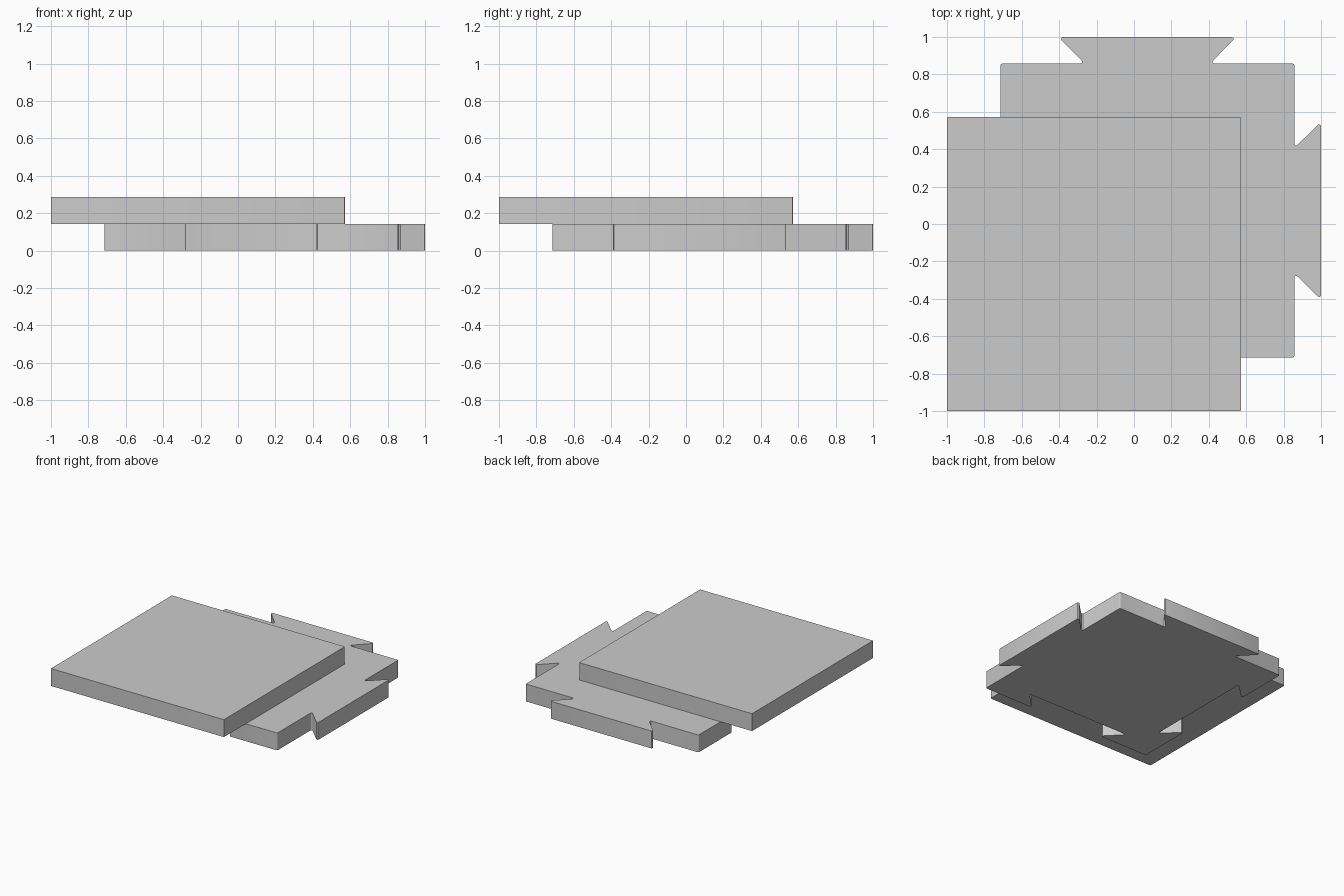
import bpy, bmesh, math
from mathutils import Vector

if "Cube" in bpy.data.objects:
    bpy.data.objects.remove(bpy.data.objects["Cube"])

U = 1 / 7            # module: plate thickness and dovetail depth
HALF = 5.5 * U       # half the plate side


def rounded(points, r, steps=4):
    """Round every corner of a 2D loop with radius r."""
    out = []
    n = len(points)
    for i, p in enumerate(points):
        a = (points[i - 1] - p).normalized()
        b = (points[(i + 1) % n] - p).normalized()
        half = a.angle(b) / 2
        t = r / math.tan(half)
        centre = p + (a + b).normalized() * (r / math.sin(half))
        va, vb = p + a * t - centre, p + b * t - centre
        for k in range(steps + 1):
            f = k / steps
            ang = va.angle(vb)
            v = (va * math.sin((1 - f) * ang) + vb * math.sin(f * ang)) / math.sin(ang)
            out.append(centre + v)
    return out


def slab(name, loop, z0, z1):
    """Extrude a 2D loop between two heights."""
    bm = bmesh.new()
    face = bm.faces.new([bm.verts.new((p.x, p.y, z0)) for p in loop])
    ext = bmesh.ops.extrude_face_region(bm, geom=[face], use_keep_orig=True)
    verts = [g for g in ext["geom"] if isinstance(g, bmesh.types.BMVert)]
    bmesh.ops.translate(bm, verts=verts, vec=(0, 0, z1 - z0))
    bmesh.ops.recalc_face_normals(bm, faces=bm.faces)
    mesh = bpy.data.meshes.new(name)
    bm.to_mesh(mesh)
    bm.free()
    obj = bpy.data.objects.new(name, mesh)
    bpy.context.collection.objects.link(obj)
    bpy.context.view_layer.objects.active = obj
    obj.select_set(True)
    bpy.ops.object.shade_smooth_by_angle(angle=math.radians(20))
    obj.select_set(False)
    return obj


# Lower plate: sockets on -y and -x, matching tabs on +x and +y
centre = Vector((U / 2, U / 2))
sides = [((1, 0), -U), ((0, 1), U), ((-1, 0), U), ((0, -1), -U)]
outline = []
for along, depth in sides:
    along = Vector(along)
    outward = Vector((along.y, -along.x))
    for s, d in [(-HALF, 0), (-0.335, 0), (-0.475, depth), (0.475, depth), (0.335, 0)]:
        outline.append(centre + along * s + outward * (HALF + d))
slab("interlocking_base", rounded(outline, 0.01), 0, U)

# Upper plate: plain square, shifted towards the front left
c = Vector((-1.5 * U, -1.5 * U))
square = [c + Vector(v) * HALF for v in [(-1, -1), (1, -1), (1, 1), (-1, 1)]]
slab("top_tile", rounded(square, 0.004), U, 2 * U)
